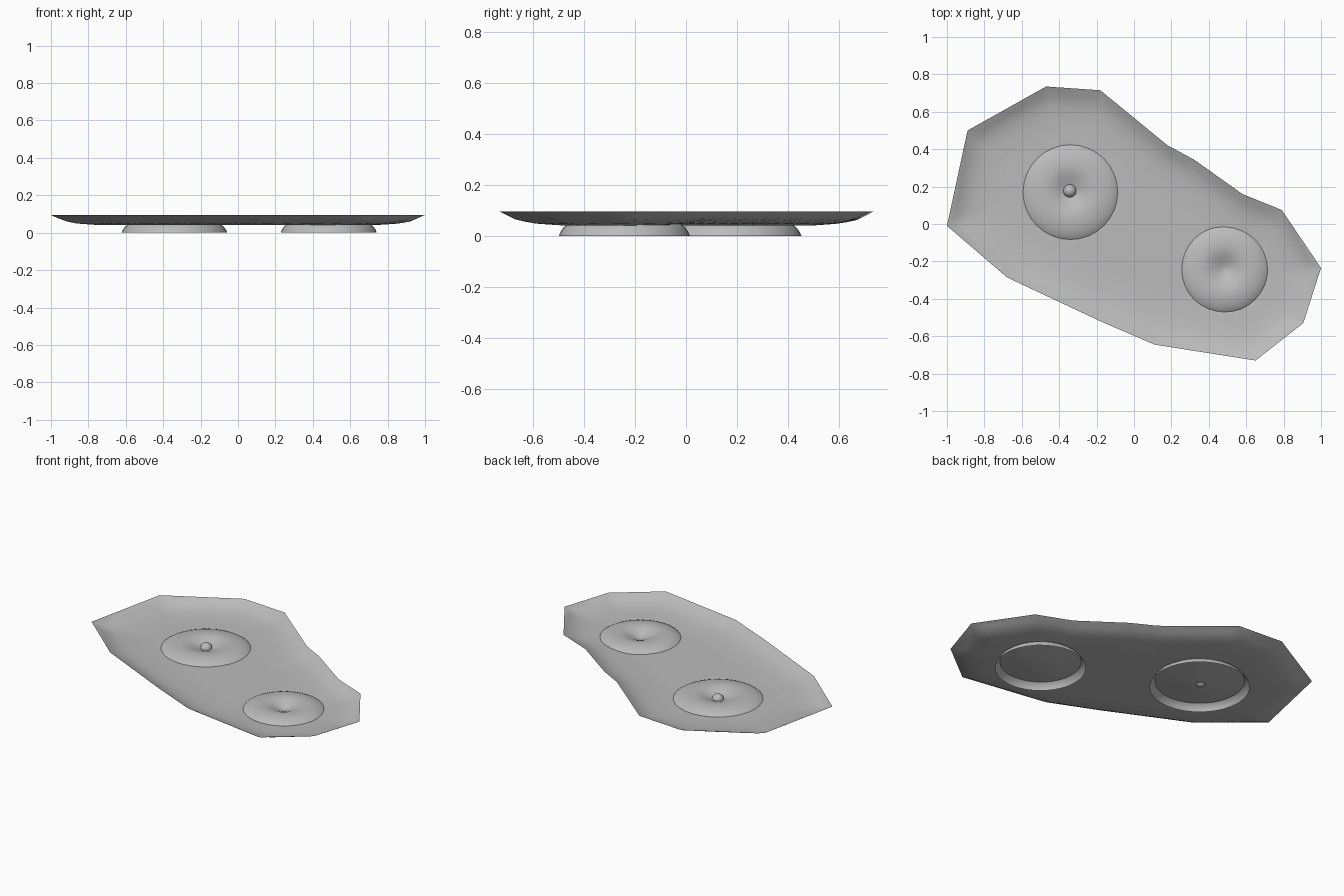
import bpy, math
from mathutils import Vector
from mathutils.geometry import delaunay_2d_cdt, intersect_point_line

if "Cube" in bpy.data.objects:
    bpy.data.objects.remove(bpy.data.objects["Cube"])

grey = bpy.data.materials.new("stone_grey")
grey.diffuse_color = (0.5, 0.5, 0.5, 1)
grey.use_nodes = True
grey.node_tree.nodes["Principled BSDF"].inputs["Base Color"].default_value = grey.diffuse_color

OUTLINE = [Vector(p) for p in [
    (-1, -.01), (-.89, .5), (-.47, .735), (-.18, .715), (.18, .42), (.32, .345),
    (.58, .16), (.79, .075), (1, -.235), (.905, -.53), (.65, -.73), (.11, -.645),
    (-.18, -.52), (-.68, -.285)]]
# centre and foot radius of the two ring mounds
MOUNDS = [(Vector((-.34, .17)), .283), (Vector((.485, -.242)), .257)]


def make(name, verts, faces):
    mesh = bpy.data.meshes.new(name)
    mesh.from_pydata(verts, [], faces)
    mesh.materials.append(grey)
    obj = bpy.data.objects.new(name, mesh)
    bpy.context.collection.objects.link(obj)
    mesh.shade_smooth()
    return obj


def edge_distance(p):
    best = 9
    for a, b in zip(OUTLINE, OUTLINE[1:] + OUTLINE[:1]):
        q, t = intersect_point_line(p, a, b)
        q = a.lerp(b, min(1, max(0, t)))
        best = min(best, (p - q.to_2d()).length)
    return best


def inside(p):
    hit = False
    for a, b in zip(OUTLINE, OUTLINE[1:] + OUTLINE[:1]):
        if (a.y > p.y) != (b.y > p.y) and p.x < a.x + (p.y - a.y) * (b.x - a.x) / (b.y - a.y):
            hit = not hit
    return hit


def interp(x, table):
    for (x0, z0), (x1, z1) in zip(table, table[1:]):
        if x <= x1:
            return z0 + (z1 - z0) * (x - x0) / (x1 - x0)
    return table[-1][1]


def height(p):
    z = interp(edge_distance(p), [(0, .095), (.06, .062), (.13, .048), (.24, .04)])
    for c, r in MOUNDS:
        k = (p - c).length / r
        if k < .84:
            z = interp(k, [(0, .012), (.48, .012), (.84, z)])
    return z


# Dished sheet: rim, bowls under the mounds, and a grid filling the rest
points = list(OUTLINE)
for c, r in MOUNDS:
    points.append(c.copy())
    for n, k in ((5, .48), (20, .84)):
        points += [c + Vector((math.cos(a), math.sin(a))) * r * k
                   for a in (math.tau * i / n + .3 for i in range(n))]
for i in range(-24, 25):
    for j in range(-18, 19):
        p = Vector((i * .042 + (j % 2) * .021, j * .042))
        if inside(p) and edge_distance(p) > .025 and all((p - c).length > r * .9 for c, r in MOUNDS):
            points.append(p)
n = len(OUTLINE)
flat, _, tris, *_ = delaunay_2d_cdt(points, [(i, (i + 1) % n) for i in range(n)], [], 1, 1e-5)
make("dished_sheet", [(p.x, p.y, height(p)) for p in flat], tris)

# Ring mounds: open-bottomed half rings with a dimple in the middle
for name, (c, r) in zip(("large_ring_mound", "small_ring_mound"), MOUNDS):
    profile = [(1, 0), (.975, .016), (.93, .033), (.86, .047), (.76, .058), (.64, .065),
               (.5, .068), (.38, .064), (.27, .055), (.15, .042), (.06, .034)]
    seg = 32
    verts = [(c.x + r * k * math.cos(math.tau * i / seg),
              c.y + r * k * math.sin(math.tau * i / seg), z)
             for k, z in profile for i in range(seg)]
    verts.append((c.x, c.y, .032))
    faces = [(j * seg + i, j * seg + (i + 1) % seg, (j + 1) * seg + (i + 1) % seg, (j + 1) * seg + i)
             for j in range(len(profile) - 1) for i in range(seg)]
    last = (len(profile) - 1) * seg
    faces += [(last + i, last + (i + 1) % seg, len(verts) - 1) for i in range(seg)]
    make(name, verts, faces)

# Small ball in the dimple of the large mound
bpy.ops.mesh.primitive_uv_sphere_add(segments=20, ring_count=12, radius=.035, location=(-.343, .177, .035))
ball = bpy.context.object
ball.name = "centre_ball"
ball.data.materials.append(grey)
bpy.ops.object.shade_smooth()
